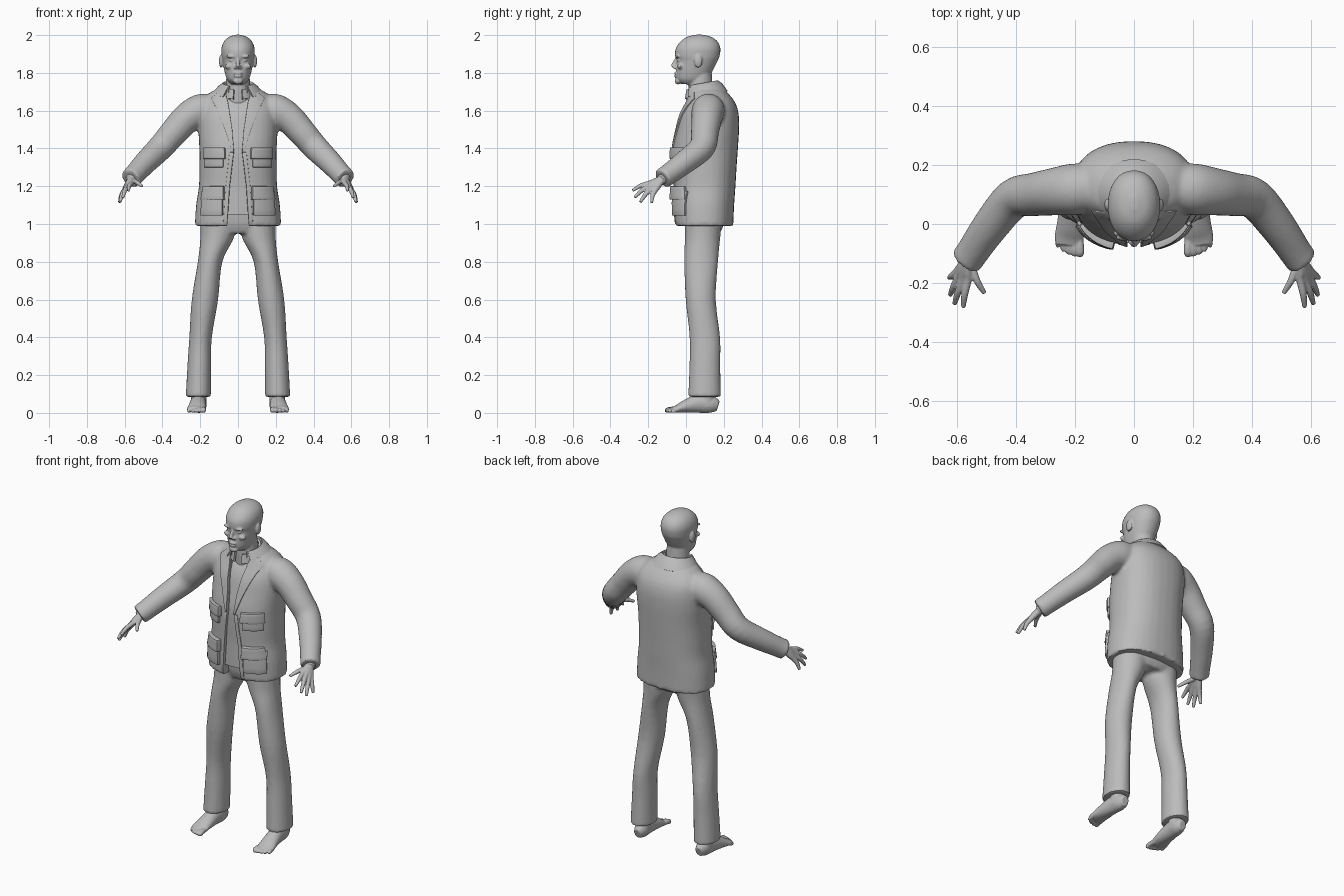
import bpy, bmesh, math
from mathutils import Vector, Matrix
from mathutils.bvhtree import BVHTree

old = bpy.data.objects.get("Cube")
if old:
    bpy.data.objects.remove(old)

GREY = (0.5, 0.5, 0.5, 1)
mat = bpy.data.materials.new("plain_grey")
mat.use_nodes = True
mat.diffuse_color = GREY
for node in mat.node_tree.nodes:
    if node.type == 'BSDF_PRINCIPLED':
        node.inputs["Base Color"].default_value = GREY

X, Y, Z = Vector((1, 0, 0)), Vector((0, 1, 0)), Vector((0, 0, 1))


def spline(pts, k=4):
    """Smooth a list of tuples with a Catmull-Rom curve."""
    vs = [Vector(p) for p in pts]
    out = []
    for i in range(len(vs) - 1):
        b, c = vs[i], vs[i + 1]
        a, d = vs[max(i - 1, 0)], vs[min(i + 2, len(vs) - 1)]
        for j in range(k):
            t = j / k
            out.append(b + ((c - a) * t + (2*a - 5*b + 4*c - d) * t**2
                            + (3*b - a - 3*c + d) * t**3) / 2)
    return out + [vs[-1]]


def skin(bm, rings):
    """Bridge rings of points and cap both ends."""
    rows = [[bm.verts.new(p) for p in r] for r in rings]
    n = len(rows[0])
    for a, b in zip(rows, rows[1:]):
        for i in range(n):
            bm.faces.new((a[i], a[(i + 1) % n], b[(i + 1) % n], b[i]))
    bm.faces.new(rows[0][::-1])
    bm.faces.new(rows[-1])


def ring(c, u, v, ra, rb, e=2, n=32):
    pts = []
    for i in range(n):
        a = 2 * math.pi * i / n
        s, q = math.sin(a), math.cos(a)
        pts.append(c + u * ra * math.copysign(abs(q) ** (2 / e), q)
                   + v * rb * math.copysign(abs(s) ** (2 / e), s))
    return pts


def body(bm, rows, e=2, grow=0):
    """Upright loft; rows are (z, front y, back y, half width)."""
    skin(bm, [ring(Vector((0, (f + b) / 2, z)), X, Y, w + grow, (b - f) / 2 + grow, e)
              for z, f, b, w in spline(rows)])


def tube(bm, pts, level=False, s=1, n=20):
    """Loft along a path; points are (x, y, z, radius, second radius)."""
    ps = spline([p if len(p) == 5 else p + (p[3],) for p in pts])
    cs = [Vector((p[0] * s, p[1], p[2])) for p in ps]
    rings = []
    for i, p in enumerate(ps):
        u, v = X, Y
        if not level:
            t = (cs[min(i + 1, len(cs) - 1)] - cs[max(i - 1, 0)]).normalized()
            u = t.cross(Z)
            u = u.normalized() if u.length > 0.05 else X
            v = u.cross(t)
        rings.append(ring(cs[i], u, v, p[3], p[4], n=n))
    skin(bm, rings)


def ball(bm, c, r):
    m = Matrix.Translation(c) @ Matrix.Diagonal((*r, 1))
    bmesh.ops.create_uvsphere(bm, u_segments=16, v_segments=10, radius=1, matrix=m)


def make(name, bm, voxel=0, relax=4, fix=True):
    if fix:
        bmesh.ops.recalc_face_normals(bm, faces=bm.faces)
    me = bpy.data.meshes.new(name)
    bm.to_mesh(me)
    bm.free()
    ob = bpy.data.objects.new(name, me)
    bpy.context.collection.objects.link(ob)
    if voxel:
        m = ob.modifiers.new("fuse", 'REMESH')
        m.mode, m.voxel_size = 'VOXEL', voxel
        m = ob.modifiers.new("relax", 'SMOOTH')
        m.factor, m.iterations = 0.5, relax
    return finish(ob)


def finish(ob, angle=40):
    """Apply the modifiers, colour and shade."""
    dg = bpy.context.evaluated_depsgraph_get()
    ob.data = bpy.data.meshes.new_from_object(ob.evaluated_get(dg))
    ob.modifiers.clear()
    ob.data.materials.clear()
    ob.data.materials.append(mat)
    bpy.ops.object.select_all(action='DESELECT')
    ob.select_set(True)
    bpy.context.view_layer.objects.active = ob
    bpy.ops.object.shade_smooth_by_angle(angle=math.radians(angle))
    return ob


SIDES = (("left", 1), ("right", -1))

# Head with face, ears and neck
bm = bmesh.new()
body(bm, [(1.74, -.02, .05, .035), (1.765, -.048, .11, .058), (1.81, -.053, .14, .072),
          (1.865, -.05, .168, .083), (1.89, -.058, .178, .087), (1.93, -.054, .182, .088),
          (1.965, -.03, .168, .075), (1.99, .005, .135, .048), (2.002, .05, .09, .012)], 2.15)
tube(bm, [(0, .09, 1.58, .07), (0, .078, 1.7, .066), (0, .075, 1.82, .06)], level=True)
tube(bm, [(0, -.047, 1.88, .008), (0, -.062, 1.852, .01), (0, -.07, 1.832, .012)])
ball(bm, (0, -.042, 1.757), (.027, .018, .018))
for z in (1.798, 1.783):
    ball(bm, (0, -.053, z), (.025, .011, .006))
for s in (1, -1):
    ball(bm, (.012 * s, -.058, 1.829), (.01, .012, .008))
    ball(bm, (.034 * s, -.046, 1.887), (.03, .011, .008))
    ball(bm, (.034 * s, -.039, 1.867), (.014, .009, .007))
    ball(bm, (.045 * s, -.03, 1.835), (.025, .016, .016))
    ball(bm, (.09 * s, .065, 1.862), (.011, .022, .034))
make("head", bm, .005, 2)

# Trousers
bm = bmesh.new()
body(bm, [(.95, .01, .18, .16), (1.0, -.01, .2, .196), (1.08, -.02, .205, .196)], 2.3)
for s in (1, -1):
    tube(bm, [(.1, .092, 1.02, .1, .1), (.112, .087, .92, .088, .094), (.148, .08, .8, .065, .09),
              (.175, .078, .6, .07, .08), (.198, .1, .4, .06, .081), (.205, .1, .25, .063, .082),
              (.21, .098, .085, .067, .087)], level=True, s=s)
make("trousers", bm, .01, 3)

# Jacket body fused with the sleeves
TORSO = [(.99, -.06, .25, .229), (1.1, -.065, .255, .222), (1.2, -.065, .262, .207),
         (1.3, -.07, .268, .205), (1.4, -.07, .275, .205), (1.5, -.05, .281, .21),
         (1.58, -.03, .279, .208), (1.64, 0, .262, .195), (1.69, .02, .225, .155),
         (1.73, .035, .18, .085)]
bm = bmesh.new()
body(bm, TORSO, 2.3)
for s in (1, -1):
    tube(bm, [(.14, .12, 1.615, .075), (.2, .118, 1.6, .088), (.27, .11, 1.56, .081),
              (.34, .1, 1.485, .074), (.41, .085, 1.405, .069), (.49, -.01, 1.325, .062),
              (.545, -.09, 1.265, .056), (.57, -.125, 1.24, .056)], s=s, n=28)
jacket = make("jacket", bm, .01, 6)
bm = bmesh.new()
bm.from_mesh(jacket.data)
surface = BVHTree.FromBMesh(bm)
bm.free()

# Front opening, cut right through the jacket front
EDGE = [(.95, .06), (1.1, .05), (1.25, .04), (1.4, .022), (1.5, .03), (1.62, .048), (1.78, .07)]
outline = [(w, z) for z, w in EDGE] + [(-w, z) for z, w in reversed(EDGE)]
bm = bmesh.new()
skin(bm, [[Vector((x, y, z)) for x, z in outline] for y in (-.2, .05)])
cutter = make("opening_cutter", bm)
cutter.hide_render = True
cutter.hide_viewport = False
cut = jacket.modifiers.new("opening", 'BOOLEAN')
cut.operation, cut.object, cut.solver = 'DIFFERENCE', cutter, 'EXACT'
finish(jacket)
bpy.data.objects.remove(cutter)

# Shirt under the jacket
bm = bmesh.new()
body(bm, [(1.05,) + TORSO[1][1:]] + TORSO[1:8] + [(1.675, .03, .21, .12)], 2.3, grow=-.016)
make("shirt", bm)


def patch(name, rows, lift, s, cols=8, steps=4):
    """Cloth panel laid on the jacket front; rows are (z, inner x, outer x)."""
    bm = bmesh.new()
    fine = []
    for a, b in zip(rows, rows[1:]):
        fine += [Vector(a).lerp(Vector(b), i / steps) for i in range(steps)]
    grid = []
    for z, x0, x1 in fine + [Vector(rows[-1])]:
        line = []
        for j in range(cols + 1):
            x = s * (x0 + (x1 - x0) * j / cols)
            hit = surface.ray_cast(Vector((x, -.4, z)), Y)[0]
            if hit is None:
                hit = surface.find_nearest(Vector((x, 0, z)))[0]
            line.append(bm.verts.new((x, hit.y - lift, z)))
        grid.append(line[::s])
    for a, b in zip(grid, grid[1:]):
        for j in range(cols):
            bm.faces.new((a[j], b[j], b[j + 1], a[j + 1]))
    ob = make(name, bm, fix=False)
    m = ob.modifiers.new("thickness", 'SOLIDIFY')
    m.thickness, m.offset = lift + .008, -1
    m = ob.modifiers.new("soft_edge", 'BEVEL')
    m.width, m.segments, m.limit_method = .003, 2, 'ANGLE'
    m.angle_limit = math.radians(50)
    return finish(ob)


# Lapels, front edges and pockets
for side, s in SIDES:
    patch(side + "_lapel", [(1.70, .068, .105), (1.665, .06, .145), (1.62, .05, .118),
                            (1.5, .031, .07), (1.38, .022, .03)], .008, s)
    patch(side + "_front_band", [(1.38, .022, .045), (1.2, .044, .066), (1.0, .057, .08)], .004, s, 3)
    patch(side + "_chest_pocket", [(1.385, .08, .18), (1.30, .08, .18)], .016, s)
    patch(side + "_chest_flap", [(1.405, .073, .185), (1.345, .07, .187)], .024, s)
    patch(side + "_hip_pocket", [(1.175, .085, .195), (1.045, .085, .2)], .02, s)
    patch(side + "_hip_flap", [(1.2, .08, .188), (1.13, .077, .2)], .03, s)


def collar(name, gap, rows, drop):
    """Band round the neck, open at the front; rows are (half width, half depth, y, z)."""
    bm = bmesh.new()
    n = 28
    lines = []
    for w, d, y, z in rows:
        line = []
        for i in range(n + 1):
            a = gap + (2 * math.pi - 2 * gap) * i / n
            fall = drop * (1 + math.cos(a)) / 2
            line.append(bm.verts.new((w * math.sin(a), y - d * math.cos(a), z - fall)))
        lines.append(line)
    for a, b in zip(lines, lines[1:]):
        for i in range(n):
            bm.faces.new((a[i], b[i], b[i + 1], a[i + 1]))
    ob = make(name, bm, fix=False)
    m = ob.modifiers.new("thickness", 'SOLIDIFY')
    m.thickness, m.offset = .012, 0
    finish(ob)


collar("jacket_collar", .6, [(.08, .085, .085, 1.70), (.084, .084, .086, 1.755),
                             (.1, .092, .096, 1.74), (.135, .11, .105, 1.70)], .03)
collar("shirt_collar", .3, [(.072, .075, .08, 1.75), (.08, .085, .08, 1.70)], .04)

# Hands: palm, thumb and four curved fingers
FINGERS = [((.565, -.19, 1.217), (.58, -.283, 1.177)), ((.582, -.19, 1.203), (.61, -.272, 1.14)),
           ((.596, -.18, 1.187), (.625, -.242, 1.115)), ((.602, -.163, 1.178), (.628, -.182, 1.112)),
           ((.552, -.145, 1.228), (.508, -.235, 1.2))]
for side, s in SIDES:
    bm = bmesh.new()
    tube(bm, [(.555, -.1, 1.255, .03), (.57, -.13, 1.235, .029)], s=s)
    for base, tip in FINGERS:
        a, b = Vector(base), Vector(tip)
        wrist = Vector((.566, -.125, 1.238))
        mid = a.lerp(b, .5) + Vector((.003, -.004, .005))
        tube(bm, [(*wrist, .019), (*wrist.lerp(a, .6), .017), (*a, .014), (*mid, .012),
                  (*b, .008)], s=s, n=12)
    make(side + "_hand", bm, .004, 3)

# Bare feet with toes
for side, s in SIDES:
    bm = bmesh.new()
    tube(bm, [(.205, .17, .036, .022, .028), (.205, .135, .045, .038, .045),
              (.21, .07, .05, .042, .05), (.215, 0, .035, .047, .035),
              (.22, -.045, .022, .05, .021), (.221, -.07, .018, .045, .014)], s=s)
    tube(bm, [(.207, .11, .03, .04), (.207, .11, .13, .043)], level=True, s=s)
    for i in range(5):
        x, y, r = .183 + .019 * i, -.1 + .002 * i * i, .014 - .0013 * i
        tube(bm, [(x + .004, -.04, .02, r), (x, y + .02, r + .005, r), (x, y, r, r),
                  (x, y - .012, r, r * .5)], s=s, n=12)
    make(side + "_foot", bm, .004, 3)
